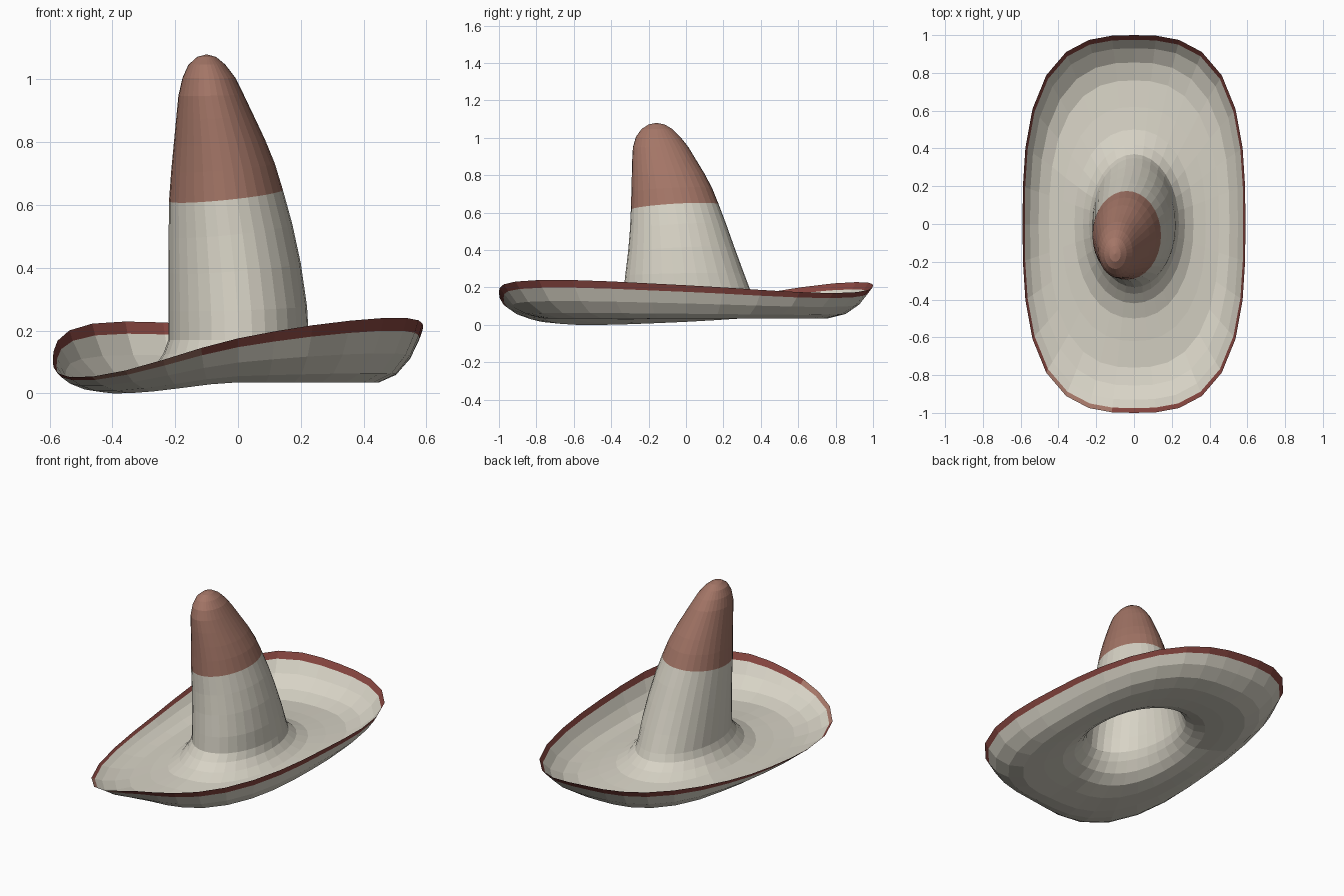
import bpy, bmesh, math

if "Cube" in bpy.data.objects:
    bpy.data.objects.remove(bpy.data.objects["Cube"])

SEG = 32


def material(name, rgb):
    m = bpy.data.materials.new(name)
    m.diffuse_color = (*rgb, 1)
    m.use_nodes = True
    m.node_tree.nodes["Principled BSDF"].inputs["Base Color"].default_value = m.diffuse_color
    return m


CREAM = material("cream felt", (0.68, 0.65, 0.56))
BROWN = material("brown felt", (0.37, 0.18, 0.135))
RED = material("dark red trim", (0.24, 0.06, 0.05))

# Rim height every 45 degrees, counter-clockwise from the right side
RIM = [0.212, 0.17, 0.21, 0.222, 0.105, 0.053, 0.175, 0.24]


def rim_height(t):
    f = t / (math.pi / 4)
    i = int(f + 1e-6)
    w = f - i
    p0, p1, p2, p3 = (RIM[(i + k) % 8] for k in (-1, 0, 1, 2))
    return p1 + 0.5 * w * (p2 - p0 + w * (2*p0 - 5*p1 + 4*p2 - p3 + w * (3*(p1 - p2) + p3 - p0)))


def oval(t, n):
    # Unit superellipse point
    c, s = math.cos(t), math.sin(t)
    r = (abs(c)**n + abs(s)**n) ** (-1 / n)
    return c * r, s * r


def brim_ring(a, b, n, rim_part, lift):
    # Low trough height, raised towards the rim by rim_part
    ring = []
    for i in range(SEG):
        t = 2 * math.pi * i / SEG
        x, y = oval(t, n)
        h = rim_height(t)
        low = max(0, 0.035 - 0.31 * max(0, 0.165 - h))
        low *= 1 - min(1, lift / 0.13)
        base = low + lift if lift else low
        ring.append((a * x, b * y, base + rim_part * (h - base)))
    return ring


def crown_ring(x0, x1, y0, y1, z, tilt):
    # Elliptical crown section between measured sides, slightly tilted
    ring = []
    for i in range(SEG):
        t = 2 * math.pi * i / SEG
        dx = (x1 - x0) / 2 * math.cos(t)
        dy = (y1 - y0) / 2 * math.sin(t)
        ring.append(((x0 + x1) / 2 + dx, (y0 + y1) / 2 + dy, z + tilt * (0.1 * dx + 0.06 * dy)))
    return ring


def loft(name, rings, mats, tip=None, rule=None):
    bm = bmesh.new()
    rows = [[bm.verts.new(p) for p in r] for r in rings]
    for lo, hi in zip(rows, rows[1:]):
        for i in range(SEG):
            j = (i + 1) % SEG
            bm.faces.new((lo[i], lo[j], hi[j], hi[i]))
    if tip:
        v = bm.verts.new(tip)
        for i in range(SEG):
            bm.faces.new((rows[-1][i], rows[-1][(i + 1) % SEG], v))
    if rule:
        for f in bm.faces:
            f.material_index = rule(f.calc_center_median())
    me = bpy.data.meshes.new(name)
    bm.to_mesh(me)
    bm.free()
    for m in mats:
        me.materials.append(m)
    ob = bpy.data.objects.new(name, me)
    bpy.context.collection.objects.link(ob)
    return ob


# Upturned brim, from the trim inwards to the foot of the crown
seam = brim_ring(0.578, 0.975, 2.9, 0.8, 0)
foot = crown_ring(-0.222, 0.226, -0.335, 0.35, 0.17, 0)
loft("brim", [
    seam,
    brim_ring(0.55, 0.93, 2.85, 0.45, 0),
    brim_ring(0.505, 0.855, 2.7, 0.14, 0),
    brim_ring(0.45, 0.76, 2.6, 0, 0),
    brim_ring(0.38, 0.62, 2.4, 0, 0.012),
    brim_ring(0.315, 0.5, 2.2, 0, 0.03),
    brim_ring(0.27, 0.42, 2.1, 0, 0.07),
    brim_ring(0.238, 0.37, 2.0, 0, 0.125),
    foot], [CREAM])

# Coloured trim along the rim, with a short brown patch at the front left
loft("rim_trim", [brim_ring(0.59, 1.0, 2.9, 1, 0), seam], [RED, BROWN],
     rule=lambda c: 1 if -0.42 < c.x < -0.17 and c.y < -0.8 else 0)

# Crown body
colour_line = crown_ring(-0.22, 0.143, -0.295, 0.175, 0.63, 1)
loft("crown_body", [
    foot,
    crown_ring(-0.222, 0.22, -0.325, 0.31, 0.27, 0.3),
    crown_ring(-0.222, 0.2, -0.31, 0.26, 0.4, 0.7),
    crown_ring(-0.221, 0.173, -0.3, 0.216, 0.52, 1),
    colour_line], [CREAM])

# Crown top, leaning to the front left
loft("crown_top", [
    colour_line,
    crown_ring(-0.213, 0.117, -0.292, 0.14, 0.72, 0.8),
    crown_ring(-0.205, 0.086, -0.29, 0.1, 0.80, 0.6),
    crown_ring(-0.197, 0.05, -0.288, 0.053, 0.88, 0.4),
    crown_ring(-0.19, 0.018, -0.284, 0.012, 0.95, 0.2),
    crown_ring(-0.177, -0.008, -0.268, -0.03, 1.005, 0),
    crown_ring(-0.158, -0.04, -0.238, -0.072, 1.047, 0),
    crown_ring(-0.13, -0.07, -0.2, -0.115, 1.072, 0)], [BROWN],
    tip=(-0.1, -0.158, 1.08))
